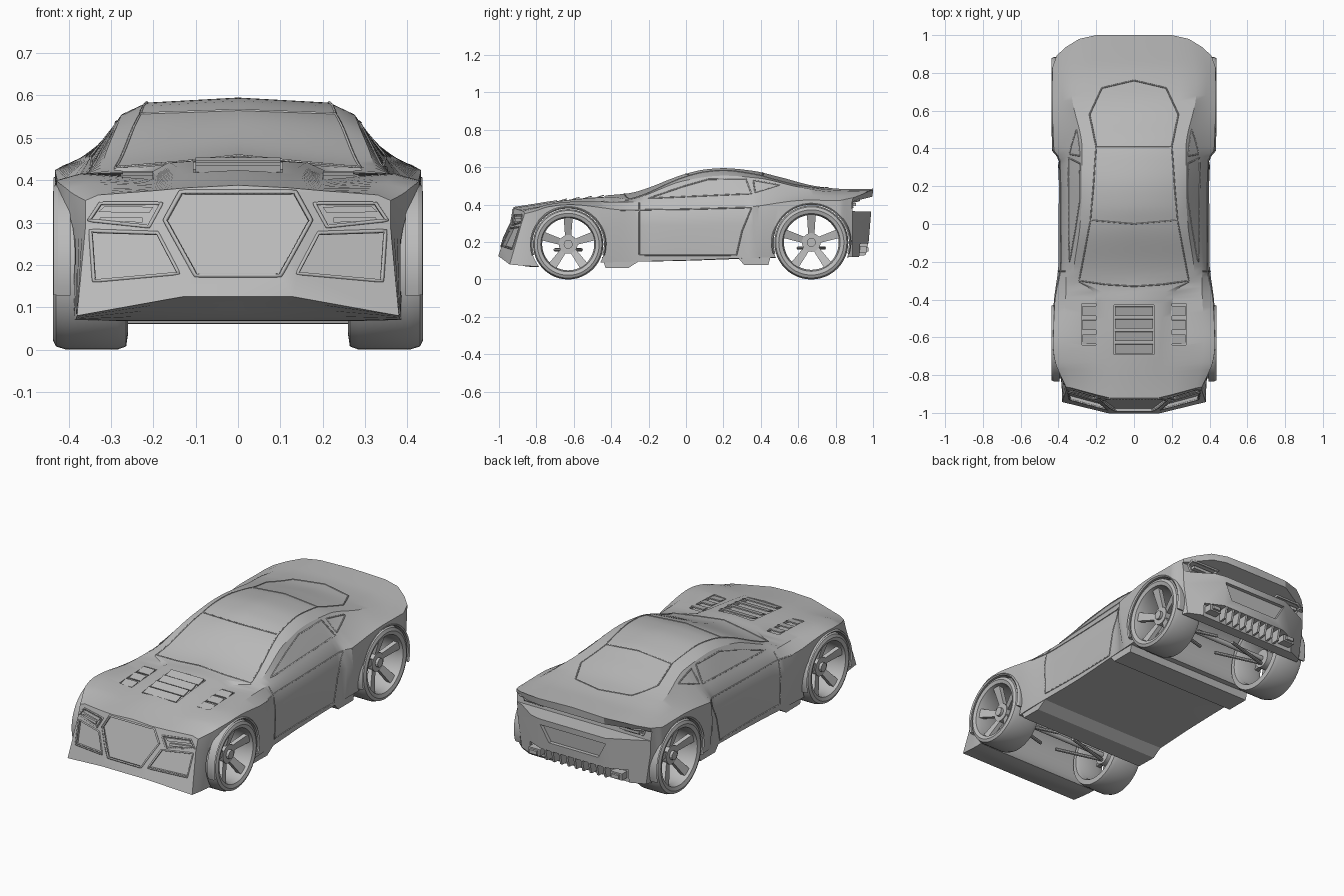
import bpy, bmesh, math
from mathutils import Vector as V
from mathutils.bvhtree import BVHTree

if "Cube" in bpy.data.objects:
    bpy.data.objects.remove(bpy.data.objects["Cube"])

grey = bpy.data.materials.new("plain_grey")
grey.diffuse_color = (0.5, 0.5, 0.5, 1)
grey.use_nodes = True
grey.node_tree.nodes["Principled BSDF"].inputs["Base Color"].default_value = grey.diffuse_color


def mesh(name, verts, faces, smooth=True):
    bm = bmesh.new()
    vs = [bm.verts.new(v) for v in verts]
    for f in faces:
        bm.faces.new([vs[i] for i in f])
    bmesh.ops.recalc_face_normals(bm, faces=bm.faces)
    me = bpy.data.meshes.new(name)
    bm.to_mesh(me)
    bm.free()
    me.materials.append(grey)
    ob = bpy.data.objects.new(name, me)
    bpy.context.collection.objects.link(ob)
    if smooth:
        shade(ob)
    return ob


def shade(ob):
    bpy.ops.object.select_all(action='DESELECT')
    ob.select_set(True)
    bpy.context.view_layer.objects.active = ob
    bpy.ops.object.shade_smooth_by_angle(angle=math.radians(28))


def prism(name, a, b, smooth=False):
    n = len(a)
    faces = [list(range(n)), list(range(n, 2 * n))]
    faces += [[i, (i + 1) % n, n + (i + 1) % n, n + i] for i in range(n)]
    return mesh(name, list(a) + list(b), faces, smooth)


def across(name, x0, x1, pts):
    return prism(name, [(x0, y, z) for y, z in pts], [(x1, y, z) for y, z in pts])


def tube(name, p, q, r, n=16):
    p, q = V(p), V(q)
    R = (q - p).to_track_quat('Z', 'Y')
    ring = [R @ V((r * math.cos(math.tau * i / n), r * math.sin(math.tau * i / n), 0)) for i in range(n)]
    return prism(name, [p + c for c in ring], [q + c for c in ring], True)


def curve(*k):
    # smooth interpolation through knots without overshoot
    h = [(b[1] - a[1]) / (b[0] - a[0]) for a, b in zip(k, k[1:])]
    m = [h[0]] + [2 * a * b / (a + b) if a * b > 0 else 0 for a, b in zip(h, h[1:])] + [h[-1]]

    def f(y):
        y = min(max(y, k[0][0]), k[-1][0])
        i = max(j for j in range(len(k) - 1) if y >= k[j][0])
        w = k[i + 1][0] - k[i][0]
        t = (y - k[i][0]) / w
        return ((1 + 2 * t) * (1 - t) ** 2 * k[i][1] + t * (1 - t) ** 2 * w * m[i]
                + t * t * (3 - 2 * t) * k[i + 1][1] + t * t * (t - 1) * w * m[i + 1])
    return f


# body guide curves along the length: centre, roof edge, pillar, belt, shoulder, side, sill, floor
zc = curve((-.92, .388), (-.6, .435), (-.36, .455), (-.31, .46), (0, .565), (.1, .588), (.2, .595),
           (.35, .582), (.5, .548), (.7, .498), (.85, .484), (1, .485))
x1 = curve((-.92, .12), (-.5, .15), (-.36, .17), (-.3, .29), (0, .23), (.2, .215), (.4, .2), (.7, .24), (1, .2))
d1 = curve((-.92, .006), (-.4, .01), (-.3, .032), (0, .014), (.2, .012), (.5, .02), (.8, .008), (1, .006))
xa = curve((-.92, .2), (-.5, .195), (-.36, .215), (-.28, .32), (0, .285), (.2, .275), (.4, .275), (.7, .33), (1, .29))
za = curve((-.92, .375), (-.5, .412), (-.33, .42), (-.25, .44), (0, .53), (.2, .555), (.4, .54), (.6, .495), (.8, .468), (1, .472))
xb = curve((-.92, .33), (-.6, .37), (-.33, .36), (.3, .355), (.5, .365), (.8, .385), (1, .36))
zb = curve((-.92, .365), (-.6, .416), (-.3, .415), (0, .425), (.3, .445), (.5, .45), (.8, .447), (1, .453))
xs = curve((-.92, .36), (-.8, .4), (-.65, .428), (-.42, .42), (-.2, .387), (.34, .39), (.39, .424), (.65, .432), (.87, .432), (1, .41))
zs = curve((-.92, .352), (-.62, .4), (-.3, .37), (.3, .385), (.65, .424), (.85, .422), (1, .436))
xm = curve((-.92, .36), (-.8, .395), (-.65, .434), (-.42, .425), (-.2, .4), (.34, .398), (.39, .434), (.87, .435), (1, .405))
xq = curve((-.92, .38), (-.8, .385), (-.65, .395), (-.42, .4), (0, .39), (.4, .4), (.85, .415), (1, .38))
zq = curve((-.92, .08), (-.8, .07), (-.45, .09), (0, .102), (.45, .117), (1, .12))
xf = curve((-.92, .13), (-.8, .26), (.8, .26), (1, .2))
zf = curve((-.92, .125), (-.8, .067), (-.45, .09), (0, .1), (.4, .113), (1, .12))


def swept(x, y, z):
    # rake and sweep the nose and tail
    t = min(max((-.75 - y) / .17, 0), 1)
    y += t * (.075 * max(0, abs(x) - .13) / .25 - .085 * (.39 - z) / .27)
    t = min(max((y - .8) / .2, 0), 1)
    y -= t * (.13 * (max(0, abs(x) - .2) / .23) ** 2 + .03 * max(0, .35 - z) / .23)
    return (x, y, z)


def half(y):
    return [(x1(y), zc(y) - d1(y)), (xa(y), za(y)), (xb(y), zb(y)), (xs(y), zs(y)),
            (xm(y), .29), (xq(y), zq(y)), (xf(y), zf(y))]


# main body loft
N, verts, faces = 72, [], []
for i in range(N + 1):
    y = -.92 + 1.92 * i / N
    h = half(y)
    ring = [(0, zc(y))] + h + [(0, zf(y))] + [(-x, z) for x, z in reversed(h)]
    verts += [swept(x, y, z) for x, z in ring]
for i in range(N):
    for j in range(16):
        a, b = i * 16 + j, i * 16 + (j + 1) % 16
        faces.append([a, b, b + 16, a + 16])
for o in (0, N * 16):
    for f in ([0, 1, 7, 8], [0, 8, 9, 15], [1, 2, 3, 4, 5, 6, 7], [9, 10, 11, 12, 13, 14, 15]):
        faces.append([o + k for k in f])
body = mesh("body", verts, faces, False)


def cut(cutters):
    for c in cutters:
        m = body.modifiers.new("cut", 'BOOLEAN')
        m.operation, m.object, m.solver = 'DIFFERENCE', c, 'EXACT'
    dg = bpy.context.evaluated_depsgraph_get()
    dg.update()
    me = bpy.data.meshes.new_from_object(body.evaluated_get(dg))
    body.modifiers.clear()
    body.data = me
    for c in cutters:
        bpy.data.objects.remove(c)


# wheel arches, tail recess and diffuser opening
WHEELS = [("front", -.63, .188), ("rear", .67, .198)]
cut([tube("arch_cutter", (-.6, y, r), (.6, y, r), r + .009, 48) for _, y, r in WHEELS]
    + [across("tail_cutter", -.5, .5, [(.89, .365), (.885, .415), (1.1, .468), (1.1, .36)]),
       across("diffuser_cutter", -.3, .3, [(.92, .0), (.92, .19), (1.1, .2), (1.1, 0)])])
bm = bmesh.new()
bm.from_mesh(body.data)
tree = BVHTree.FromBMesh(bm)


def cast(a, b, d, s):
    o, n = {"front": ((s * a, -2, b), (0, 1, 0)), "back": ((s * a, 2, b), (0, -1, 0)),
            "top": ((s * a, b, 2), (0, 0, -1)), "side": ((2 * s, a, b), (-s, 0, 0))}[d]
    return tree.ray_cast(V(o), V(n))[0], V(n)


def seam(name, pts, d, r=.0035, closed=True):
    # thin raised line laid on the body, on both sides
    for s in (1, -1):
        segs = list(zip(pts, pts[1:] + pts[:1])) if closed else list(zip(pts, pts[1:]))
        path = [V(p).lerp(V(q), k / 16) for p, q in segs for k in range(16)] + ([] if closed else [V(pts[-1])])
        hit = [h for h in (cast(p[0], p[1], d, s)[0] for p in path) if h]
        cu = bpy.data.curves.new(name, 'CURVE')
        cu.dimensions, cu.bevel_depth, cu.bevel_resolution = '3D', r, 0
        sp = cu.splines.new('POLY')
        sp.points.add(len(hit) - 1)
        for p, h in zip(sp.points, hit):
            p.co = (*h, 1)
        sp.use_cyclic_u = closed
        cu.materials.append(grey)
        bpy.context.collection.objects.link(bpy.data.objects.new(name, cu))


def pockets(pts, d, depth, sides=(1, -1)):
    out = []
    for s in sides:
        hits = [cast(a, b, d, s) for a, b in pts]
        out.append(prism("pocket_cutter", [h - n * .06 for h, n in hits], [h + n * depth for h, n in hits]))
    return out


def rect(a, b, c, d):
    return [(a, c), (b, c), (b, d), (a, d)]


grille = [(-.135, .372), (.135, .372), (.172, .305), (.1, .175), (-.1, .175), (-.172, .305)]
lamp = [(.18, .345), (.325, .345), (.352, .305), (.21, .29)]
intake = [(.19, .275), (.348, .28), (.34, .162), (.14, .18)]
tail = [(.2, .425), (.375, .425), (.36, .385), (.25, .385)]
vent, side_vent = rect(-.105, .105, -.69, -.43), rect(.2, .275, -.64, -.42)

# recessed details
cut(pockets(grille, "front", .012, (1,)) + pockets(intake, "front", .02) + pockets(lamp, "front", .012)
    + pockets(vent, "top", .018, (1,)) + pockets(side_vent, "top", .012)
    + pockets([(-.2, .33), (.2, .33), (.15, .24), (-.15, .24)], "back", .02, (1,)))
shade(body)

# raised frames and panel lines
seam("grille_frame", grille, "front", .006)
seam("headlight_frame", lamp, "front", .005)
seam("intake_frame", intake, "front", .005)
seam("tail_light_frame", tail, "back", .007)
seam("windscreen_line", [(0, -.33), (.15, -.32), (.29, -.3), (.23, .02), (0, 0)], "top", closed=False)
seam("roof_line", [(.23, .02), (.215, .2), (.2, .41), (0, .41)], "top", closed=False)
seam("rear_window_line", [(.2, .41), (.235, .58), (.17, .72), (0, .76)], "top", closed=False)
seam("side_window_line", [(-.2, .433), (-.02, .495), (.12, .535), (.32, .537), (.35, .458)], "side", .004)
seam("quarter_window_line", [(.36, .53), (.5, .505), (.37, .465)], "side")
seam("door_line", [(-.25, .41), (-.25, .13), (.27, .13), (.3, .26), (.35, .38)], "side", closed=False)
seam("belt_line", [(-.35, .37), (0, .375), (.35, .385)], "side", closed=False)


def slab(name, x, y, z, sx, sy, sz, tilt=0):
    c, s = math.cos(tilt), math.sin(tilt)
    pts = [(y + c * a - s * b, z + s * a + c * b) for a, b in rect(-sy, sy, -sz, sz)]
    return across(name, x - sx, x + sx, pts)


# bonnet louvres
for i in range(4):
    y = -.66 + .066 * i
    slab("bonnet_louvre", 0, y, zc(y) - .004, .1, .025, .003, .3)
for s in (1, -1):
    for i in range(3):
        y = -.61 + .075 * i
        slab("side_louvre", s * .237, y, za(y), .036, .026, .003, .2)
    # headlight strips lying in the lamp pockets
    for pts in ([(.2, .337), (.315, .338), (.33, .325), (.21, .322)], [(.225, .312), (.325, .312), (.33, .304), (.225, .3)]):
        hits = [cast(a, b, "front", s)[0] for a, b in pts]
        prism("headlight_strip", [h + V((0, .014, 0)) for h in hits], hits)
    # tail lamp bars and exhaust outlets
    slab("tail_lamp", s * .29, .895, .402, .06, .015, .008)
    slab("exhaust", s * .25, .935, .16, .035, .03, .018)
    slab("exhaust_tip", s * .25, .965, .16, .022, .012, .01)

# diffuser fins
for i in range(9):
    x = (i - 4) * .045
    across("diffuser_fin", x - .006, x + .006, [(.9, .2), (.975, .195), (.96, .13), (.9, .125)])

# underbody skirts
across("front_skirt", -.395, .395, [(-.45, .12), (-.43, .062), (-.31, .06), (-.24, .105)])
across("rear_skirt", -.395, .395, [(.27, .125), (.31, .078), (.44, .078), (.455, .13)])

# wheels and suspension
SECTION = [(.78, .43), (.88, .437), (.96, .43), (1, .405), (1, .285), (.96, .264), (.82, .26), (.77, .28), (.74, .4)]
for end, yc, R in WHEELS:
    for s in (1, -1):
        n, m = 48, len(SECTION)
        vs = [(s * x, yc + R * r * math.cos(math.tau * i / n), R + R * r * math.sin(math.tau * i / n))
              for i in range(n) for r, x in SECTION]
        fs = [[i * m + j, i * m + (j + 1) % m, (i + 1) % n * m + (j + 1) % m, (i + 1) % n * m + j]
              for i in range(n) for j in range(m)]
        mesh(end + "_tyre", vs, fs)
        # arch lip around the upper wheel opening
        n, lip = 32, [(R + .003, .395), (R + .003, .43), (R + .01, .436), (R + .016, .425), (R + .016, .395)]
        vs = [(s * x, yc + r * math.cos(a), R + r * math.sin(a))
              for a in [-.3 + (math.pi + .6) * i / n for i in range(n + 1)] for r, x in lip]
        fs = [[i * 5 + j, i * 5 + (j + 1) % 5, i * 5 + 5 + (j + 1) % 5, i * 5 + 5 + j] for i in range(n) for j in range(5)]
        mesh(end + "_arch_lip", vs, fs + [list(range(5)), list(range(n * 5, n * 5 + 5))])
        tube(end + "_hub", (s * .31, yc, R), (s * .385, yc, R), .05, 24)
        tube(end + "_hub_cap", (s * .38, yc, R), (s * .4, yc, R), .024, 12)
        for k in range(5):
            a = math.pi / 2 + math.tau * k / 5
            u, t, c = V((0, math.cos(a), math.sin(a))), V((0, -math.sin(a), math.cos(a))), V((0, yc, R))
            rings = [[c + u * r + t * w * q + V((s * (x + e), 0, 0)) for q, e in ((-1, 0), (1, 0), (1, -.025), (-1, -.025))]
                     for r, w, x in ((.035, .016, .375), (R * .77, .024, .415))]
            prism(end + "_spoke", *rings)
        for dy in (-.07, .07):
            tube(end + "_wishbone", (s * .05, yc + dy, R - .03), (s * .31, yc, R - .03), .009, 8)
    tube(end + "_axle", (-.32, yc, R), (.32, yc, R), .014)
bm.free()
